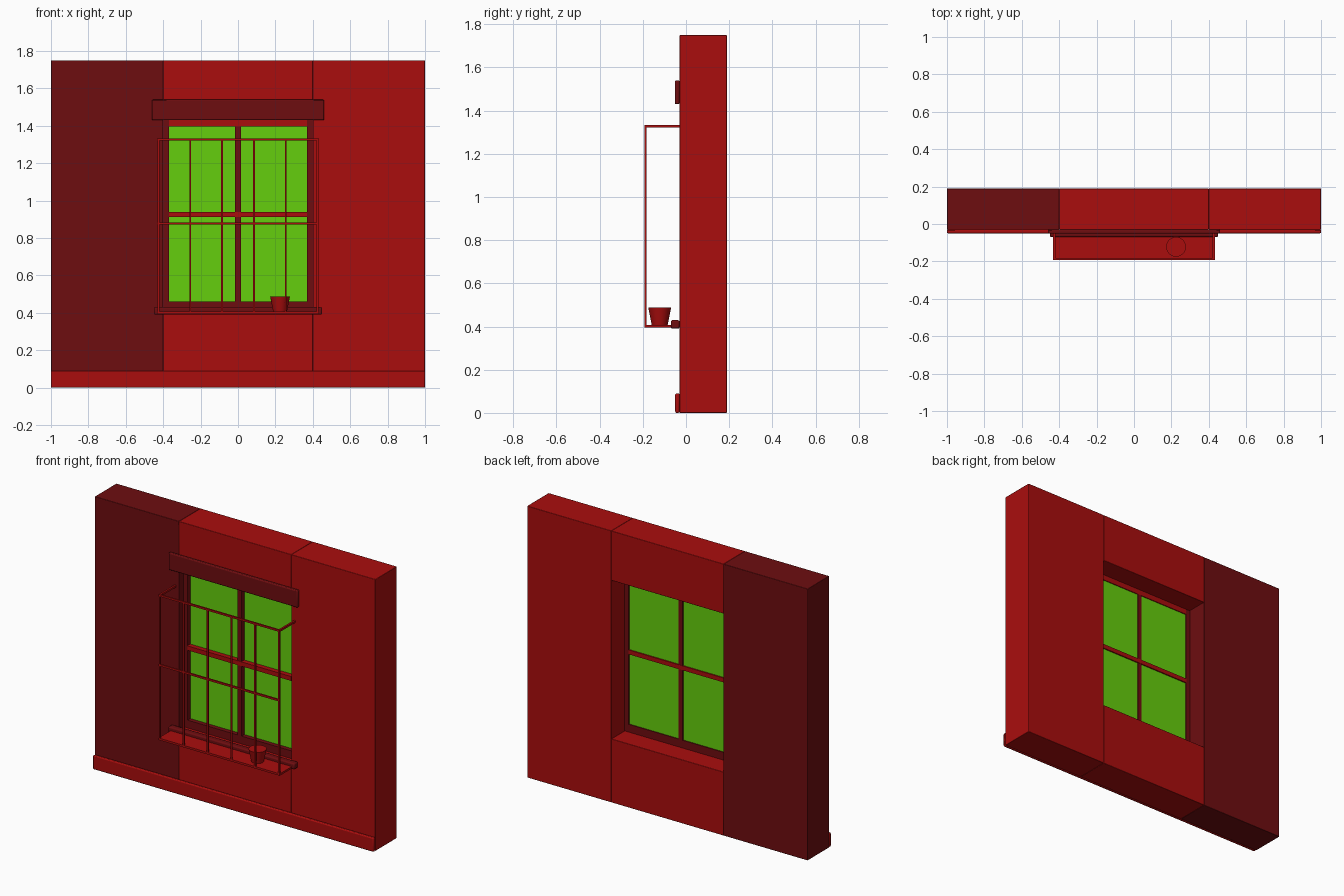
import bpy

cube = bpy.data.objects.get("Cube")
if cube:
    bpy.data.objects.remove(cube, do_unlink=True)


def material(name, rgb):
    m = bpy.data.materials.new(name)
    m.use_nodes = True
    color = (*rgb, 1)
    m.diffuse_color = color
    m.node_tree.nodes["Principled BSDF"].inputs["Base Color"].default_value = color
    return m


RED = material("red", (0.4, 0.004, 0.004))
DARK = material("dark red", (0.155, 0.004, 0.005))
GREEN = material("green glass", (0.13, 0.62, 0.004))


def box(name, mat, x, y, z, bevel=0.0):
    """Box between the (low, high) limits on each axis."""
    lims = (x, y, z)
    bpy.ops.mesh.primitive_cube_add(size=1, location=[(a + b) / 2 for a, b in lims])
    ob = bpy.context.object
    ob.name = name
    ob.scale = [b - a for a, b in lims]
    bpy.ops.object.transform_apply(location=False, rotation=False, scale=True)
    ob.data.materials.append(mat)
    if bevel:
        mod = ob.modifiers.new("Bevel", 'BEVEL')
        mod.width = bevel
        mod.segments = 2
        bpy.ops.object.shade_smooth_by_angle()
    return ob


# Wall panels around the opening
TOP, BOTTOM, HEIGHT = 1.43, 0.41, 1.75
WALL = (-0.03, 0.19)
box("wall_right", DARK, (-1, -0.4), WALL, (0, HEIGHT), 0.003)
box("wall_left", RED, (0.4, 1), WALL, (0, HEIGHT), 0.003)
box("wall_below_window", RED, (-0.4, 0.4), WALL, (0, BOTTOM), 0.003)
box("wall_above_window", RED, (-0.4, 0.4), WALL, (TOP, HEIGHT), 0.003)

# Trim on the front of the wall
box("skirting", RED, (-1, 1), (-0.05, -0.03), (0, 0.09), 0.006)
box("lintel", DARK, (-0.46, 0.46), (-0.052, -0.03), (TOP, 1.54), 0.006)
box("window_sill", DARK, (-0.45, 0.45), (-0.07, -0.03), (0.39, 0.43), 0.008)

# Window frame and panes
FRAME = (0.015, 0.055)
for side, s in (("right", -1), ("left", 1)):
    box("frame_jamb_" + side, DARK, sorted((s * 0.37, s * 0.4)), FRAME, (BOTTOM, TOP))
box("frame_bottom_rail", DARK, (-0.37, 0.37), FRAME, (BOTTOM, 0.46))
box("frame_top_rail", RED, (-0.37, 0.37), FRAME, (1.395, TOP))
box("frame_mullion", DARK, (-0.015, 0.015), FRAME, (0.46, 1.395))
box("meeting_rail", RED, (-0.37, 0.37), (0.012, 0.057), (0.912, 0.94))
box("window_glass", GREEN, (-0.37, 0.37), (0.043, 0.049), (0.46, 1.395))

# Balcony cage: shelf, rails and upright bars
FRONT = (-0.192, -0.182)
box("cage_shelf", RED, (-0.432, 0.432), (-0.192, -0.05), (0.395, 0.408))
for name, z in (("top", 1.327), ("middle", 0.878)):
    box("cage_rail_" + name, RED, (-0.432, 0.432), FRONT, (z - 0.006, z + 0.006))
for side, s in (("right", -1), ("left", 1)):
    box("cage_return_" + side, RED, sorted((s * 0.42, s * 0.432)), (-0.187, -0.03), (1.321, 1.333))
for i in range(6):
    x = -0.425 + i * 0.17
    box(f"cage_bar_{i + 1}", RED, (x - 0.005, x + 0.005), FRONT, (0.4, 1.325))

# Flower pot
bpy.ops.mesh.primitive_cone_add(vertices=24, radius1=0.037, radius2=0.053, depth=0.08,
                                location=(0.225, -0.122, 0.448))
pot = bpy.context.object
pot.name = "flower_pot"
pot.data.materials.append(RED)
bpy.ops.object.shade_smooth_by_angle()
